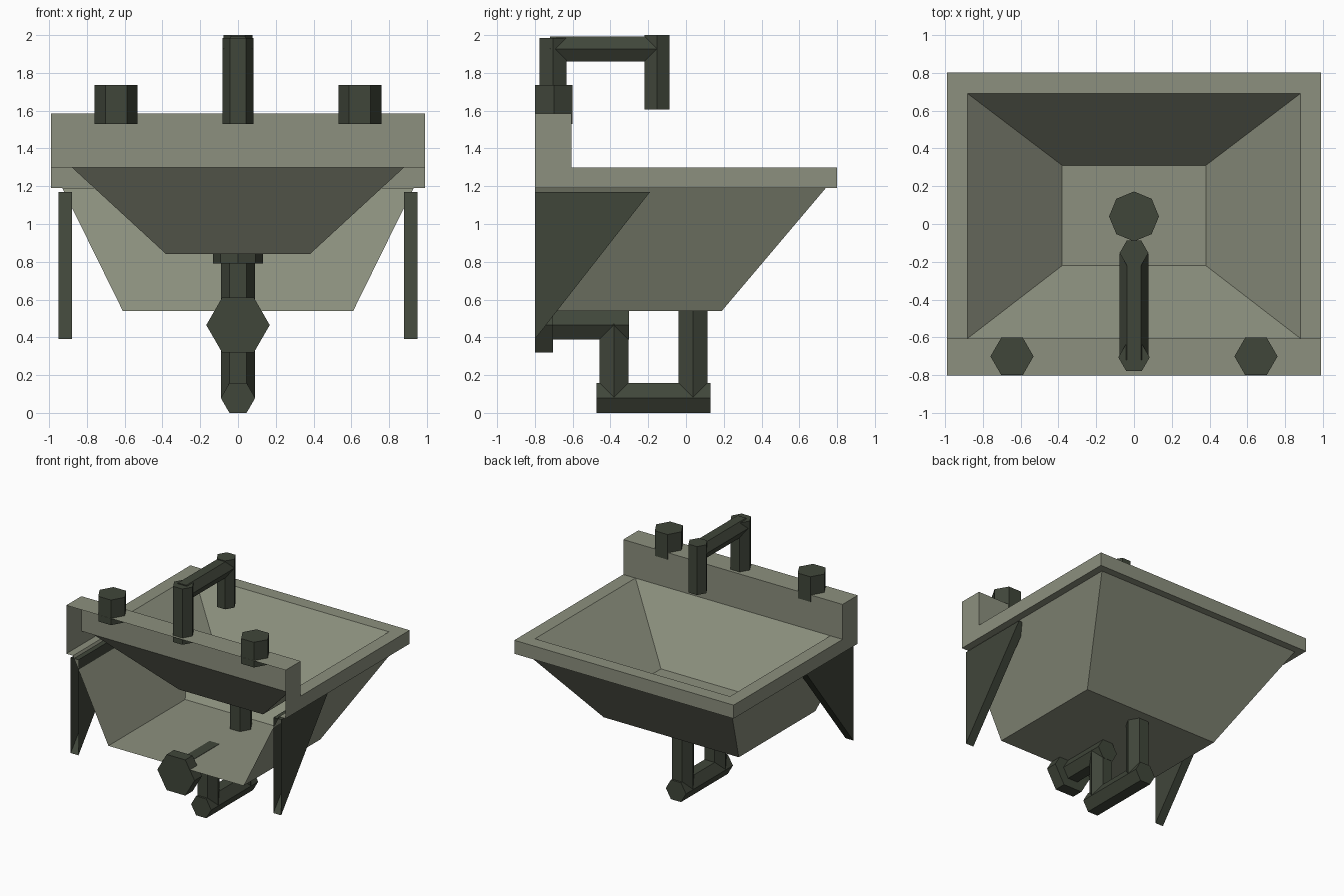
import bpy, bmesh, math
from mathutils import Vector

if "Cube" in bpy.data.objects:
    bpy.data.objects.remove(bpy.data.objects["Cube"])


def material(name, rgb):
    m = bpy.data.materials.new(name)
    m.diffuse_color = (*rgb, 1)
    m.use_nodes = True
    m.node_tree.nodes["Principled BSDF"].inputs["Base Color"].default_value = m.diffuse_color
    return m


PORCELAIN = material("grey green porcelain", (0.262, 0.279, 0.209))
METAL = material("dark metal", (0.051, 0.061, 0.042))


def finish(name, bm, mat):
    me = bpy.data.meshes.new(name)
    bm.to_mesh(me)
    bm.free()
    me.materials.append(mat)
    ob = bpy.data.objects.new(name, me)
    bpy.context.collection.objects.link(ob)
    return ob


def face(bm, pts):
    bm.faces.new([bm.verts.new(p) for p in pts])


def path(x, front, back, z):
    """Left back, left front, right front, right back."""
    return [(-x, back, z), (-x, front, z), (x, front, z), (x, back, z)]


def loft(bm, rows, closed=False):
    for a, b in zip(rows, rows[1:]):
        for i in range(4 if closed else 3):
            j = (i + 1) % 4
            face(bm, [a[i], a[j], b[j], b[i]])


def prism(name, p0, p1, r, sides=6):
    """Straight bar with corners pointing along x."""
    p0, p1 = Vector(p0), Vector(p1)
    u = Vector((1, 0, 0))
    v = (p1 - p0).normalized().cross(u)
    bm = bmesh.new()
    rings = []
    for p in (p0, p1):
        rings.append([bm.verts.new(p + r * (math.cos(t) * u + math.sin(t) * v))
                      for t in (2 * math.pi * i / sides for i in range(sides))])
    a, b = rings
    for i in range(sides):
        j = (i + 1) % sides
        bm.faces.new([a[i], a[j], b[j], b[i]])
    bm.faces.new(a[::-1])
    bm.faces.new(b)
    return finish(name, bm, METAL)


# Sink body: inner basin, rim and outer shell, open towards the wall
W, BACK, STEP = 0.99, -0.80, -0.605
bm = bmesh.new()
basin_floor = path(0.38, 0.31, -0.22, 0.84)
loft(bm, [basin_floor, path(0.88, 0.69, STEP, 1.30)], closed=True)
face(bm, basin_floor[::-1])
loft(bm, [path(0.88, 0.69, STEP, 1.30), path(W, 0.80, STEP, 1.30)])
shell_floor = path(0.61, 0.19, BACK, 0.54)
loft(bm, [path(W, 0.80, BACK, 1.30), path(W, 0.80, BACK, 1.19),
          path(0.93, 0.74, BACK, 1.19), shell_floor])
face(bm, shell_floor)
# Splash back: top, inner panel and both ends
loft(bm, [path(W, STEP, BACK, 1.585), path(W, STEP, BACK, 1.30)])
face(bm, path(W, STEP, BACK, 1.585)[::-1])
bmesh.ops.remove_doubles(bm, verts=bm.verts, dist=1e-4)
finish("sink_basin", bm, PORCELAIN)

# Wall brackets: triangular wedges, open at the wall
tri = [(BACK, 1.17), (-0.19, 1.17), (BACK, 0.39)]
for side, name in ((-1, "left_bracket"), (1, "right_bracket")):
    bm = bmesh.new()
    inner = [bm.verts.new((side * 0.88, y, z)) for y, z in tri]
    outer = [bm.verts.new((side * 0.95, y, z)) for y, z in tri]
    bm.faces.new(inner)
    bm.faces.new(outer[::-1])
    for i in (0, 1):
        bm.faces.new([inner[i], outer[i], outer[i + 1], inner[i + 1]])
    bmesh.ops.recalc_face_normals(bm, faces=bm.faces)
    finish(name, bm, METAL)

# Tap handles
for side, name in ((-1, "left_handle"), (1, "right_handle")):
    prism(name, (side * 0.645, -0.70, 1.53), (side * 0.645, -0.70, 1.735), 0.114)

# Faucet
prism("faucet_post", (0, -0.705, 1.53), (0, -0.705, 1.985), 0.083)
prism("faucet_arm", (0, -0.72, 1.927), (0, -0.155, 1.927), 0.076)
prism("faucet_spout", (0, -0.153, 1.605), (0, -0.153, 2.0), 0.076)

# Drain and trap pipe
prism("drain", (0, 0.04, 0.79), (0, 0.04, 0.855), 0.132, 8)
prism("drain_pipe", (0, 0.037, 0.08), (0, 0.037, 0.80), 0.089)
prism("trap_bottom", (0, -0.475, 0.079), (0, 0.13, 0.079), 0.091)
prism("trap_riser", (0, -0.382, 0.08), (0, -0.382, 0.47), 0.089)
prism("wall_pipe", (0, BACK, 0.465), (0, -0.303, 0.465), 0.089)
prism("wall_flange", (0, BACK, 0.465), (0, -0.705, 0.465), 0.168)
